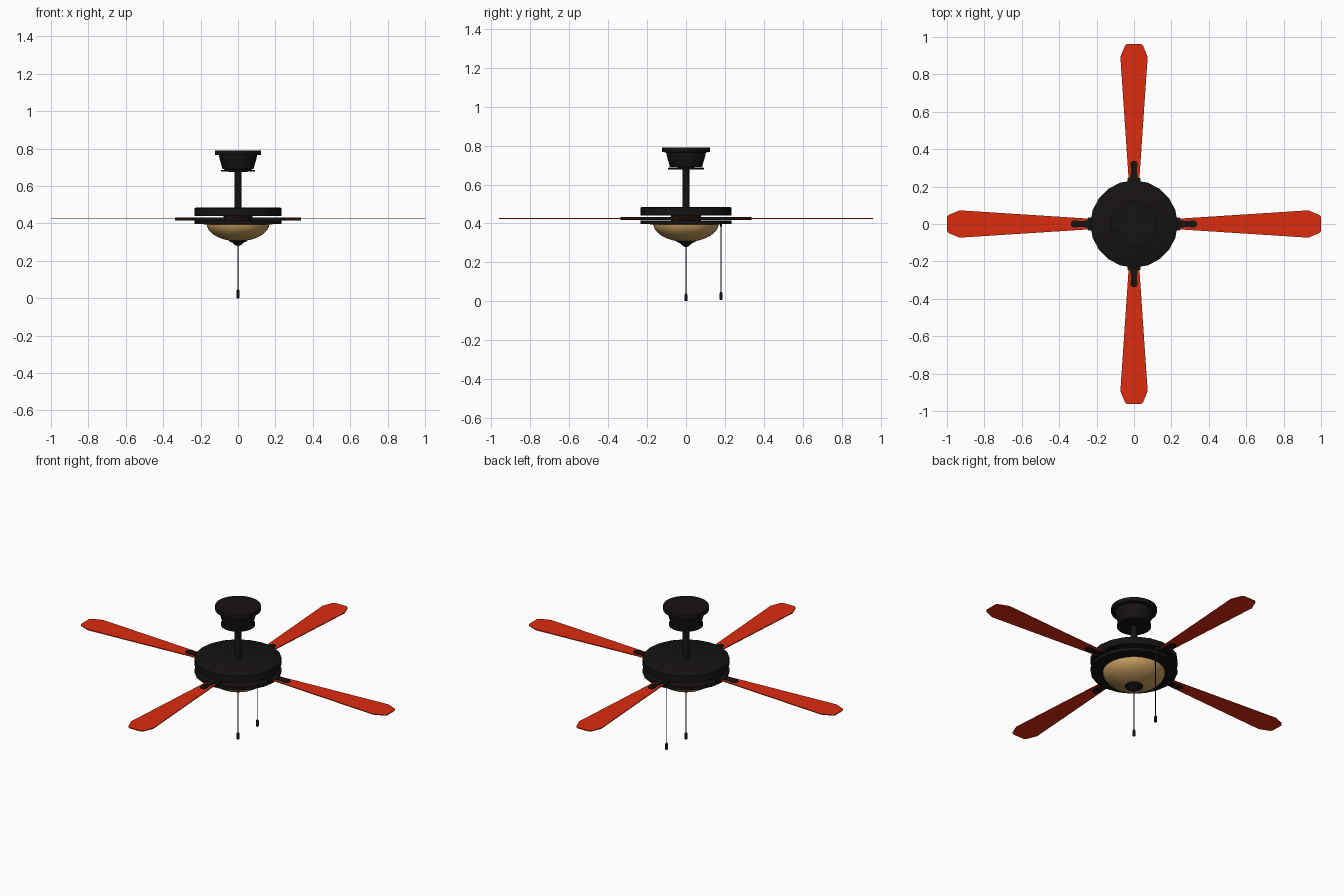
import bpy, bmesh, math
from mathutils import Matrix

if "Cube" in bpy.data.objects:
    bpy.data.objects.remove(bpy.data.objects["Cube"])


def material(name, rgb):
    m = bpy.data.materials.new(name)
    m.diffuse_color = (*rgb, 1)
    m.use_nodes = True
    m.node_tree.nodes["Principled BSDF"].inputs["Base Color"].default_value = m.diffuse_color
    return m


BLACK = material("black_metal", (0.008, 0.006, 0.006))
RED = material("red_blade", (0.72, 0.025, 0.005))
GLASS = material("amber_glass", (0.55, 0.33, 0.11))


def finish(name, bm, mat, angle=None):
    bmesh.ops.recalc_face_normals(bm, faces=bm.faces)
    mesh = bpy.data.meshes.new(name)
    bm.to_mesh(mesh)
    bm.free()
    ob = bpy.data.objects.new(name, mesh)
    bpy.context.collection.objects.link(ob)
    mesh.materials.append(mat)
    if angle:
        bpy.ops.object.select_all(action='DESELECT')
        ob.select_set(True)
        bpy.context.view_layer.objects.active = ob
        bpy.ops.object.shade_smooth_by_angle(angle=math.radians(angle))
    return ob


def lathe(name, profile, mat, sides=20, y=0, angle=40):
    """Spin (radius, z) points round the vertical axis; ends are capped."""
    bm = bmesh.new()
    rings = [[bm.verts.new((r * math.cos(2 * math.pi * i / sides),
                            r * math.sin(2 * math.pi * i / sides) + y, z))
              for i in range(sides)] for r, z in profile]
    for a, b in zip(rings, rings[1:]):
        for i in range(sides):
            j = (i + 1) % sides
            bm.faces.new((a[i], a[j], b[j], b[i]))
    bm.faces.new(rings[0])
    bm.faces.new(rings[-1])
    return finish(name, bm, mat, angle)


def plate(name, half, z0, z1, mat, turn):
    """Extrude an outline mirrored across its long axis, turned about z."""
    bm = bmesh.new()
    pts = half + [(x, -y) for x, y in reversed(half)]
    face = bm.faces.new([bm.verts.new((x, y, z0)) for x, y in pts])
    ext = bmesh.ops.extrude_face_region(bm, geom=[face])
    top = [v for v in ext["geom"] if isinstance(v, bmesh.types.BMVert)]
    bmesh.ops.translate(bm, verts=top, vec=(0, 0, z1 - z0))
    bmesh.ops.transform(bm, matrix=Matrix.Rotation(turn, 4, 'Z'), verts=bm.verts)
    return finish(name, bm, mat)


# Ceiling canopy and down rod
lathe("canopy", [(0.123, 0.795), (0.123, 0.772), (0.102, 0.77), (0.097, 0.745),
                 (0.088, 0.715), (0.083, 0.695), (0.04, 0.694)], BLACK, 24)
lathe("canopy_ring", [(0.04, 0.694), (0.092, 0.691), (0.092, 0.682), (0.03, 0.681)], BLACK, 24)
lathe("down_rod", [(0.018, 0.69), (0.018, 0.48)], BLACK, 12)

# Motor housing: upper drum, hub and lower disc
lathe("upper_housing", [(0.225, 0.49), (0.233, 0.486), (0.233, 0.445), (0.07, 0.445)], BLACK)
lathe("motor_hub", [(0.078, 0.446), (0.078, 0.418)], BLACK)
lathe("lower_housing", [(0.07, 0.42), (0.233, 0.42), (0.233, 0.402), (0.16, 0.4)], BLACK)

# Light bowl, a flattened half dome, and its finial
bowl = [(0.168 * math.cos(t), 0.405 - 0.095 * math.sin(t))
        for t in (math.radians(a) for a in range(0, 86, 8))]
lathe("light_bowl", bowl, GLASS, 32)
lathe("bowl_finial", [(0.05, 0.319), (0.048, 0.31), (0.03, 0.303), (0.022, 0.294),
                      (0.008, 0.285)], BLACK, 16)

# Pull chains with pendants
for name, y, top, low in (("light", 0, 0.29, 0.005), ("fan", 0.18, 0.402, 0.012)):
    lathe(name + "_pull_chain", [(0.0025, top), (0.0025, low + 0.035)], BLACK, 6, y)
    lathe(name + "_pull_pendant", [(0.004, low + 0.04), (0.008, low + 0.034),
                                   (0.008, low + 0.003), (0.005, low)], BLACK, 10, y)
lathe("fan_chain_socket", [(0.006, 0.405), (0.006, 0.39)], BLACK, 8, 0.18)

# Four blades and their brackets; the side pair is slightly longer
for i, name in enumerate(("right", "back", "left", "front")):
    turn, tip = i * math.pi / 2, (1.0 if i % 2 == 0 else 0.962)
    plate(name + "_blade", [(0.2, 0.026), (tip - 0.068, 0.073), (tip - 0.01, 0.049),
                            (tip, 0.038)], 0.4275, 0.4325, RED, turn)
    plate(name + "_bracket", [(0.06, 0.035), (0.244, 0.035), (0.25, 0.019), (0.29, 0.015),
                              (0.315, 0.02), (0.33, 0.016), (0.338, 0.007)],
          0.422, 0.438, BLACK, turn)

# Rest the lowest pendant on the ground plane
for ob in bpy.context.collection.objects:
    ob.location.z -= 0.005
